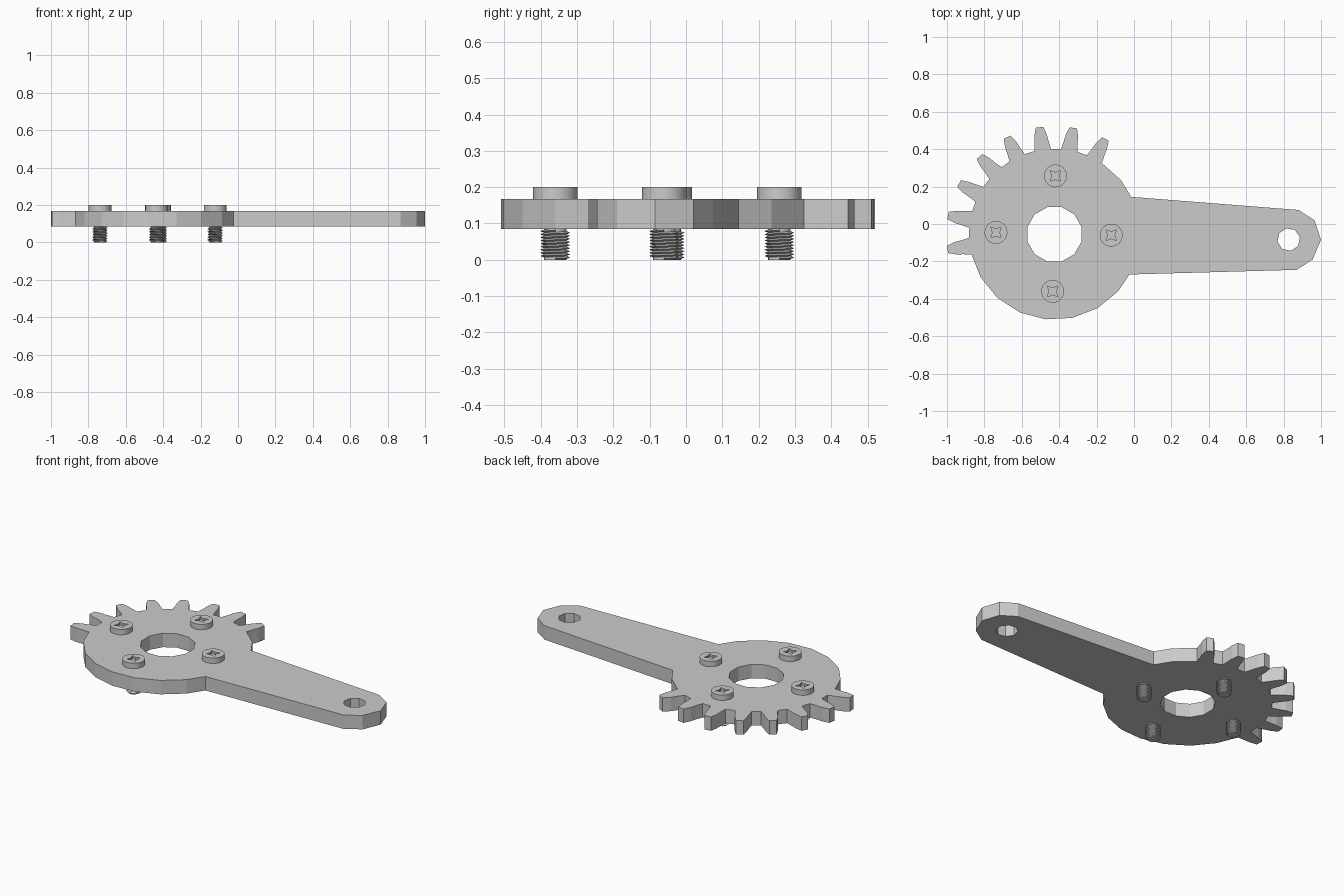
import bpy
import bmesh
from math import sin, cos, pi, radians, atan2, hypot

if "Cube" in bpy.data.objects:
    bpy.data.objects.remove(bpy.data.objects["Cube"], do_unlink=True)

GEAR = (-0.425, -0.055)
ROOT_R, TIP_R = 0.457, 0.578
PLATE_Z = (0.085, 0.168)
HEAD_TOP = 0.2

steel = bpy.data.materials.new("steel grey")
steel.use_nodes = True
GREY = (0.6, 0.6, 0.6, 1)
steel.diffuse_color = GREY
steel.node_tree.nodes["Principled BSDF"].inputs["Base Color"].default_value = GREY


def polar(centre, r, deg):
    a = radians(deg)
    return (centre[0] + r * cos(a), centre[1] + r * sin(a))


def ring(centre, r, sides, start=0):
    return [polar(centre, r, start + 360 * i / sides) for i in range(sides)]


def prism(bm, loops, z0, z1):
    """Extrude an outline, with any further loops as holes."""
    edges = []
    for loop in loops:
        vs = [bm.verts.new((x, y, z0)) for x, y in loop]
        edges += [bm.edges.new((v, vs[i - 1])) for i, v in enumerate(vs)]
    filled = bmesh.ops.triangle_fill(bm, edges=edges, use_beauty=True)
    faces = [g for g in filled["geom"] if isinstance(g, bmesh.types.BMFace)]
    ext = bmesh.ops.extrude_face_region(bm, geom=faces, use_keep_orig=True)
    top = [g for g in ext["geom"] if isinstance(g, bmesh.types.BMVert)]
    bmesh.ops.translate(bm, verts=top, vec=(0, 0, z1 - z0))


def finish(bm, name, smooth=False):
    bmesh.ops.recalc_face_normals(bm, faces=bm.faces[:])
    mesh = bpy.data.meshes.new(name)
    bm.to_mesh(mesh)
    bm.free()
    mesh.materials.append(steel)
    obj = bpy.data.objects.new(name, mesh)
    bpy.context.collection.objects.link(obj)
    if smooth:
        bpy.ops.object.select_all(action="DESELECT")
        obj.select_set(True)
        bpy.context.view_layer.objects.active = obj
        bpy.ops.object.shade_smooth_by_angle(angle=radians(30))
    return obj


# Gear plate with lever arm: arm tip, then teeth, then the plain rim
outline = [(-0.025, -0.27), (0.87, -0.245), (0.955, -0.19), (1.0, -0.085),
           (0.965, 0.02), (0.88, 0.075), (-0.015, 0.145), (-0.07, 0.235)]
tooth = [(-5.7, ROOT_R), (-4.3, 0.5), (-3.6, 0.535), (-2.0, TIP_R)]
profile = tooth + [(-a, r) for a, r in reversed(tooth)]
for k in range(8):
    outline += [polar(GEAR, r, 62 + 18 * k + a) for a, r in profile]
outline += [polar(GEAR, ROOT_R, 210 + 18 * k) for k in range(7)]

bm = bmesh.new()
prism(bm, [outline, ring(GEAR, 0.15, 12, 15), ring((0.827, -0.083), 0.061, 8, 12)], *PLATE_Z)
finish(bm, "gear_lever_plate")


def screw_head(name, centre):
    """Round head with a four-pointed driver recess."""
    rim = ring(centre, 0.061, 24)
    star = [polar(centre, 0.04 if i % 2 else 0.018, 45 * i) for i in range(8)]
    bm = bmesh.new()
    prism(bm, [rim], PLATE_Z[1], 0.184)
    prism(bm, [rim, star], 0.184, HEAD_TOP)
    bmesh.ops.remove_doubles(bm, verts=bm.verts[:], dist=0.0001)
    finish(bm, name, True)


def screw_thread(name, centre):
    """Core rod wrapped in a helical V-shaped ridge."""
    core, crest, pitch, turns, segs = 0.031, 0.041, 0.0085, 10, 20
    bm = bmesh.new()
    prism(bm, [ring(centre, core, segs)], 0, PLATE_Z[1])
    rows = []
    for i in range(turns * segs - segs + 1):
        z = pitch * i / segs
        corners = ((core, z), (crest, z + pitch / 2), (core, z + pitch))
        rows.append([bm.verts.new((*polar(centre, r, 360 * i / segs), h)) for r, h in corners])
    for a, b in zip(rows, rows[1:]):
        for j in range(2):
            bm.faces.new((a[j], b[j], b[j + 1], a[j + 1]))
    for end in (rows[0], rows[-1]):
        bm.faces.new(end)
    finish(bm, name)


# Four screws around the centre hole
screws = {"back": (-0.42, 0.257), "front": (-0.435, -0.36),
          "right": (-0.738, -0.045), "left": (-0.122, -0.06)}
for side, centre in screws.items():
    screw_head(side + "_screw_head", centre)
    screw_thread(side + "_screw_thread", centre)
